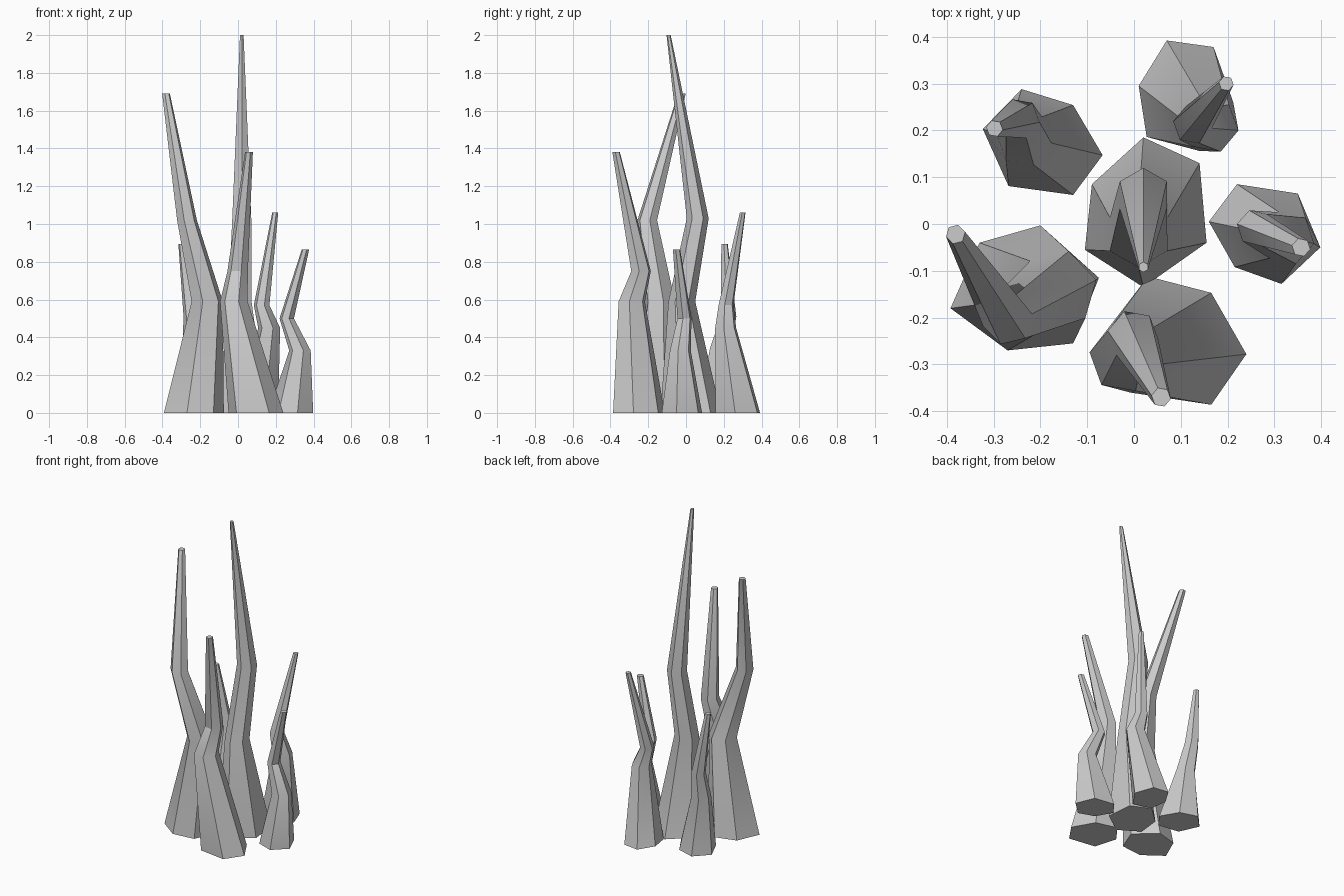
import bpy, bmesh, math

bpy.ops.object.select_all(action='DESELECT')


def spike(name, turn, base, rings):
    """Six-sided crooked spike: base outline, then rings (x, y, z, radius)."""
    bm = bmesh.new()
    loops = [[bm.verts.new((x, y, 0)) for x, y in base]]
    for x, y, z, r in rings:
        angles = [math.radians(turn + 60 * k) for k in range(6)]
        loops.append([bm.verts.new((x + r * math.cos(a), y + r * math.sin(a), z)) for a in angles])
    for low, high in zip(loops, loops[1:]):
        for k in range(6):
            n = (k + 1) % 6
            bm.faces.new((low[k], low[n], high[n], high[k]))
    bm.faces.new(loops[0][::-1])
    bm.faces.new(loops[-1])
    mesh = bpy.data.meshes.new(name)
    bm.to_mesh(mesh)
    bm.free()
    obj = bpy.data.objects.new(name, mesh)
    bpy.context.collection.objects.link(obj)
    # smooth over the gentle bends, crisp along the side edges
    bpy.context.view_layer.objects.active = obj
    obj.select_set(True)
    bpy.ops.object.shade_smooth_by_angle(angle=math.radians(30))
    obj.select_set(False)


# tall middle spike
spike("centre_spike", 30,
      [(.14, .13), (.02, .185), (-.09, .085), (-.105, -.055), (.02, -.135), (.155, -.04)],
      [(.01, -.022, .59, .071), (.02, .062, 1.03, .058), (.02, -.092, 2.0, .011)])

# second tallest, leaning left
spike("left_spike", 14,
      [(-.075, -.115), (-.20, -.003), (-.33, -.04), (-.392, -.18), (-.27, -.27), (-.13, -.255)],
      [(-.163, -.14, .59, .085), (-.27, -.205, 1.02, .054), (-.381, -.022, 1.69, .021)])

# front spike
spike("front_spike", -10,
      [(.24, -.278), (.165, -.147), (.03, -.112), (-.05, -.22), (-.008, -.36), (.165, -.386)],
      [(-.022, -.287, .59, .074), (-.002, -.238, .75, .055), (.058, -.37, 1.38, .021)])

# short right spike
spike("right_spike", -12,
      [(.398, -.05), (.35, .065), (.22, .085), (.16, .005), (.215, -.092), (.315, -.128)],
      [(.328, -.03, .33, .058), (.258, -.008, .50, .039), (.357, -.05, .865, .02)])

# back right spike
spike("back_right_spike", -10,
      [(.212, .26), (.17, .378), (.07, .392), (.01, .295), (.027, .186), (.14, .156)],
      [(.165, .21, .45, .059), (.125, .212, .57, .042), (.197, .30, 1.06, .016)])

# back left spike
spike("back_left_spike", -10,
      [(-.067, .147), (-.13, .254), (-.24, .288), (-.323, .203), (-.268, .081), (-.13, .062)],
      [(-.235, .183, .34, .06), (-.245, .225, .51, .044), (-.298, .204, .895, .018)])
